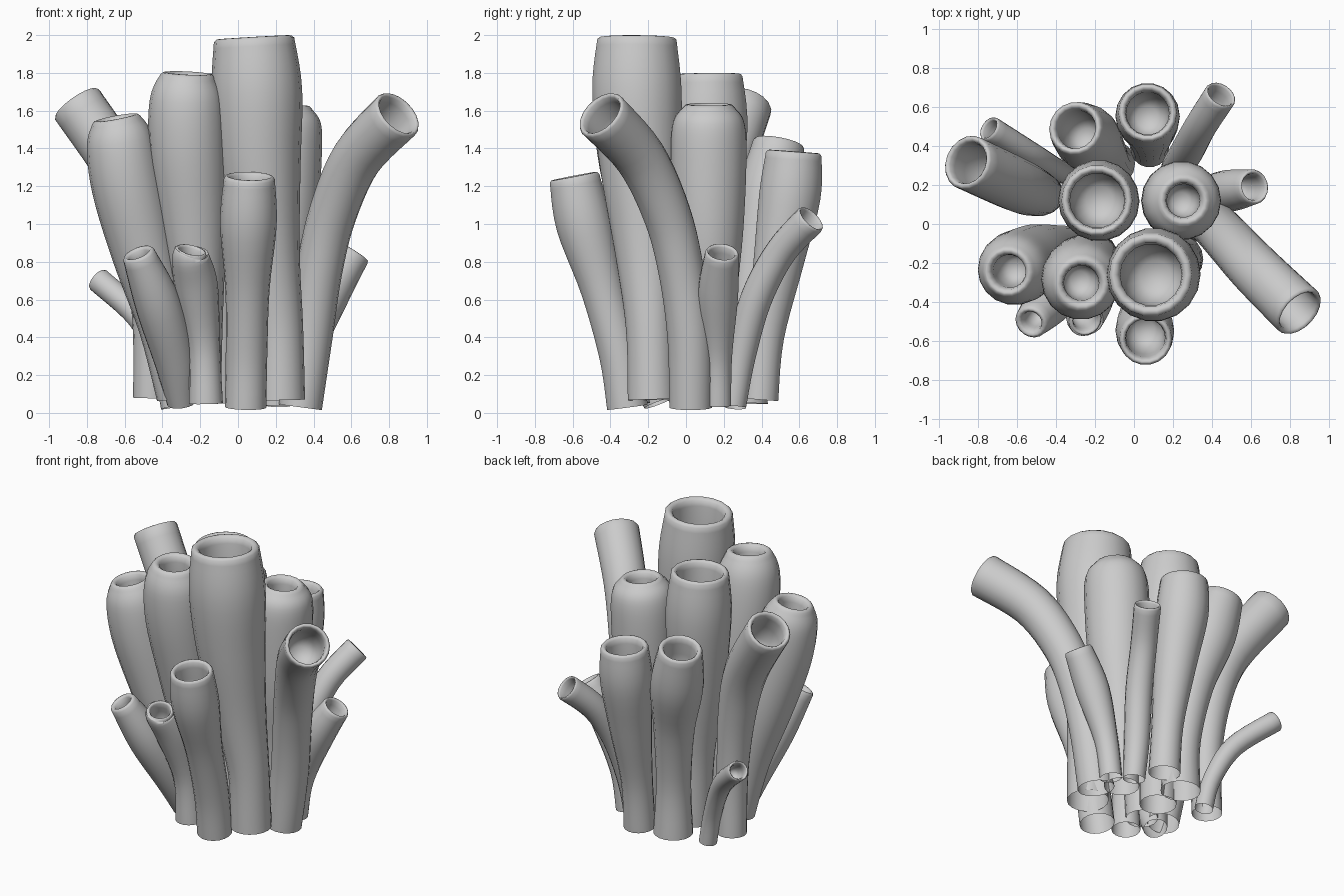
import bpy, bmesh, math
from mathutils import Vector

SIDES = 18


def catmull(p, i, t):
    # interpolate a list of 4-vectors (x, y, z, radius)
    a, b = p[max(i - 1, 0)], p[i]
    c, d = p[i + 1], p[min(i + 2, len(p) - 1)]
    return 0.5 * (2 * b + (c - a) * t + (2 * a - 5 * b + 4 * c - d) * t * t
                  + (3 * b - a - 3 * c + d) * t ** 3)


def tube(name, path, mouth, steps=5):
    """Open-bottomed tube along (x, y, z, radius) points, with a rounded lip and a hollow."""
    p = [Vector(v) for v in path]
    s = [catmull(p, i, k / steps) for i in range(len(p) - 1) for k in range(steps)] + [p[-1]]
    pos = [v.to_3d() for v in s]
    n = len(s)
    rings = []
    u = Vector((1, 0, 0))
    for i in range(n):
        tan = (pos[min(i + 1, n - 1)] - pos[max(i - 1, 0)]).normalized()
        u = (u - tan * u.dot(tan)).normalized()
        rings.append((pos[i], u.copy(), tan.cross(u), s[i].w))
    # rolled lip, then the inner cavity
    end, R = pos[-1], s[-1].w
    lip = R - mouth
    for dz, r in ((0.012, R - lip * 0.25), (0.014, R - lip * 0.5), (0.0, R - lip * 0.85),
                  (-0.035, mouth), (-mouth * 1.2, mouth * 1.02),
                  (-mouth * 2.3, mouth * 0.9), (-mouth * 2.8, mouth * 0.5)):
        rings.append((end + tan * dz, u, tan.cross(u), r))
    bm = bmesh.new()
    loops = []
    for c, a, b, r in rings:
        loops.append([bm.verts.new(c + r * (a * math.cos(t) + b * math.sin(t)))
                      for t in (2 * math.pi * k / SIDES for k in range(SIDES))])
    for lo, hi in zip(loops, loops[1:]):
        for k in range(SIDES):
            j = (k + 1) % SIDES
            bm.faces.new((lo[k], lo[j], hi[j], hi[k]))
    bm.faces.new(loops[-1])
    for f in bm.faces:
        f.smooth = True
    me = bpy.data.meshes.new(name)
    bm.to_mesh(me)
    bm.free()
    bpy.context.collection.objects.link(bpy.data.objects.new(name, me))


# large central tubes
tube("tallest_tube", [(.225, -.18, .07, .13), (.215, -.19, .45, .13), (.16, -.21, .85, .168),
                      (.115, -.24, 1.3, .217), (.1, -.26, 1.7, .24), (.085, -.26, 1.975, .213)], .158)
tube("centre_tube", [(-.12, .09, .05, .115), (-.13, .09, .5, .125), (-.16, .1, 1.0, .175),
                     (-.18, .12, 1.5, .208), (-.19, .12, 1.78, .182)], .14)
tube("front_left_tall_tube", [(-.19, -.15, .08, .10), (-.2, -.17, .5, .12), (-.235, -.22, 1.0, .175),
                              (-.265, -.27, 1.4, .205), (-.272, -.295, 1.66, .195), (-.268, -.305, 1.785, .143)], .09)
tube("right_centre_tube", [(.21, .13, .04, .11), (.21, .13, .5, .13), (.23, .12, .95, .185),
                           (.24, .12, 1.35, .203), (.25, .12, 1.54, .19), (.255, .12, 1.62, .135)], .085)
tube("left_tube", [(-.33, -.11, .08, .10), (-.4, -.13, .45, .125), (-.5, -.17, .85, .17),
                   (-.585, -.215, 1.2, .19), (-.625, -.235, 1.44, .178), (-.645, -.245, 1.55, .13)], .085)

# outward-curving long tubes
tube("right_curved_tube", [(.33, .025, .03, .115), (.38, .02, .4, .12), (.43, -.025, .75, .122),
                           (.5, -.1, 1.05, .127), (.63, -.24, 1.35, .135), (.84, -.445, 1.575, .143)], .112)
tube("left_curved_tube", [(-.46, .16, .08, .095), (-.46, .15, .5, .1), (-.5, .16, .9, .12),
                          (-.6, .2, 1.25, .138), (-.85, .315, 1.63, .142)], .107)

# back pair
tube("back_left_tube", [(-.12, .31, .05, .125), (-.13, .32, .4, .11), (-.17, .37, .8, .13),
                        (-.24, .44, 1.15, .168), (-.3, .49, 1.42, .138)], .1)
tube("back_tube", [(.08, .39, .07, .1), (.08, .42, .4, .1), (.08, .49, .8, .135),
                   (.07, .55, 1.15, .165), (.07, .57, 1.37, .15)], .11)

# front tube
tube("front_tube", [(.04, -.31, .03, .11), (.045, -.35, .3, .11), (.05, -.44, .65, .117),
                    (.055, -.54, 1.0, .15), (.06, -.59, 1.24, .135)], .1)

# small outer tubes
tube("front_small_tube", [(-.17, -.28, .05, .09), (-.18, -.3, .35, .085),
                          (-.22, -.38, .66, .115), (-.25, -.475, .82, .1), (-.25, -.49, .85, .085)], .06)
tube("front_left_small_tube", [(-.3, -.15, .05, .075), (-.335, -.24, .28, .11),
                               (-.425, -.385, .58, .122), (-.525, -.5, .835, .088)], .05)
tube("back_left_small_tube", [(-.35, .26, .03, .058), (-.4, .28, .25, .058),
                              (-.52, .35, .5, .065), (-.735, .485, .7, .067)], .047)
tube("back_right_small_tube", [(.21, .25, .04, .07), (.22, .29, .3, .08), (.27, .37, .6, .085),
                               (.34, .5, .85, .083), (.44, .655, 1.02, .085)], .066)
tube("right_small_tube", [(.33, .17, .04, .07), (.37, .17, .3, .075),
                          (.48, .17, .62, .107), (.61, .19, .84, .09)], .065)
